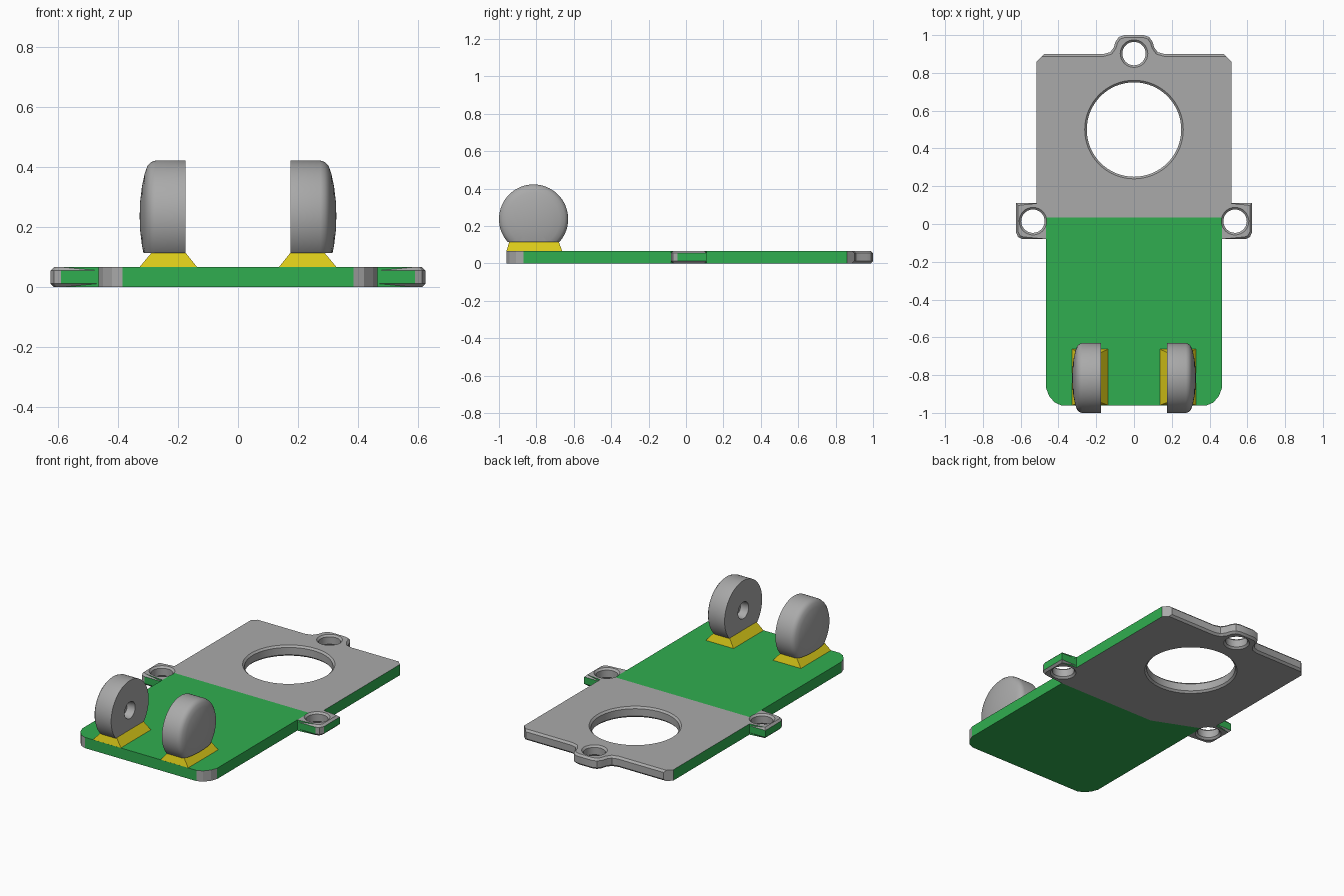
import bpy, bmesh, math
from mathutils import Matrix, Vector

if "Cube" in bpy.data.objects:
    bpy.data.objects.remove(bpy.data.objects["Cube"])

THICK = 0.067
HOLES = [(0, 0.50, 0.25), (0, 0.902, 0.062), (0.535, 0.015, 0.062), (-0.535, 0.015, 0.062)]


def material(name, rgb):
    m = bpy.data.materials.new(name)
    m.diffuse_color = (*rgb, 1)
    m.use_nodes = True
    m.node_tree.nodes["Principled BSDF"].inputs["Base Color"].default_value = m.diffuse_color
    return m


GREY = material("grey", (0.40, 0.40, 0.40))
GREEN = material("green", (0.03, 0.42, 0.08))
YELLOW = material("yellow", (0.72, 0.60, 0.01))


def make_object(name, bm, *mats):
    bmesh.ops.recalc_face_normals(bm, faces=bm.faces)
    me = bpy.data.meshes.new(name)
    bm.to_mesh(me)
    bm.free()
    ob = bpy.data.objects.new(name, me)
    bpy.context.collection.objects.link(ob)
    for m in mats:
        me.materials.append(m)
    return ob


def lathe(profile, steps, matrix):
    """Closed solid turned about z from (radius, height) points."""
    bm = bmesh.new()
    rings = []
    for r, h in profile:
        n = steps if r > 0 else 1
        rings.append([bm.verts.new((r * math.cos(math.tau * i / steps),
                                    r * math.sin(math.tau * i / steps), h)) for i in range(n)])
    for a, b in zip(rings, rings[1:]):
        for i in range(steps):
            j = (i + 1) % steps
            quad = [a[i % len(a)], a[j % len(a)], b[j % len(b)], b[i % len(b)]]
            bm.faces.new(list(dict.fromkeys(quad)))
    bm.transform(matrix)
    return bm


def smooth(ob, angle):
    bpy.ops.object.select_all(action='DESELECT')
    ob.select_set(True)
    bpy.context.view_layer.objects.active = ob
    bpy.ops.object.shade_smooth_by_angle(angle=math.radians(angle))


def cut(ob, cutters):
    """Apply boolean differences and hide the cutters."""
    for c in cutters:
        mod = ob.modifiers.new("cut", 'BOOLEAN')
        mod.operation, mod.solver, mod.object = 'DIFFERENCE', 'EXACT', c
        c.hide_render = True
        c.hide_set(True)
    dg = bpy.context.evaluated_depsgraph_get()
    me = bpy.data.meshes.new_from_object(ob.evaluated_get(dg))
    ob.modifiers.clear()
    ob.data = me


# Base plate outline: right half from front to back, then the mirrored left half
right = [(0.385, -0.96), (0.42, -0.945), (0.45, -0.91), (0.465, -0.87),
         (0.465, -0.08), (0.59, -0.08), (0.613, -0.07), (0.625, -0.045),
         (0.625, 0.11), (0.515, 0.11), (0.515, 0.86), (0.475, 0.90),
         (0.16, 0.90), (0.125, 0.91), (0.107, 0.935), (0.098, 0.965),
         (0.08, 0.99), (0.05, 1.0)]
outline = right + [(-x, y) for x, y in reversed(right)]
bm = bmesh.new()
base = bm.faces.new([bm.verts.new((x, y, 0)) for x, y in outline])
ext = bmesh.ops.extrude_face_region(bm, geom=[base])
bmesh.ops.translate(bm, vec=(0, 0, THICK),
                    verts=[v for v in ext["geom"] if isinstance(v, bmesh.types.BMVert)])
bmesh.ops.recalc_face_normals(bm, faces=bm.faces)

# Chamfered rims on the ears, the back edge and the back tab
rim = []
for e in bm.edges:
    a, b = (v.co for v in e.verts)
    mid = (a + b) / 2
    if abs(a.z - b.z) < 1e-5 and (abs(mid.x) > 0.52 or min(a.y, b.y) > 0.899):
        rim.append(e)
bmesh.ops.bevel(bm, geom=rim, offset=0.012, segments=1, affect='EDGES', clamp_overlap=True)
plate = make_object("base_plate", bm, GREY, GREEN)

# Round holes with chamfered rims
cutters = []
for i, (x, y, r) in enumerate(HOLES):
    c = 0.011
    prof = [(0, -0.02), (r + c + 0.02, -0.02), (r, c), (r, THICK - c),
            (r + c + 0.02, THICK + 0.02), (0, THICK + 0.02)]
    bm = lathe(prof, 64 if r > 0.1 else 32, Matrix.Translation((x, y, 0)))
    cutters.append(make_object(f"hole_cutter_{i}", bm, GREY))
cut(plate, cutters)

# Split the top and bottom faces along the colour borders, then colour by rule
SLOPE = Vector((0.115, 0.275, 0)).normalized()     # slanted part of the border below
CORNER = Vector((-0.19, -0.08, 0))
bm = bmesh.new()
bm.from_mesh(plate.data)
bmesh.ops.triangulate(bm, faces=bm.faces)


def split(sign, co, no):
    faces = [f for f in bm.faces if f.normal.z * sign > 0.95]
    geom = faces + list({e for f in faces for e in f.edges}) + list({v for f in faces for v in f.verts})
    bmesh.ops.bisect_plane(bm, geom=geom, plane_co=co, plane_no=no, dist=1e-5)
    bm.normal_update()


for side in (1, -1):
    split(side, (0.465, 0, 0), (1, 0, 0))
    split(side, (-0.465, 0, 0), (1, 0, 0))
split(1, (0, 0.035, 0), (0, 1, 0))
split(-1, CORNER, (0, 1, 0))
split(-1, CORNER, SLOPE)
for f in bm.faces:
    c, n = f.calc_center_median(), f.normal
    if n.z > 0.95:
        green = c.y < 0.035 and abs(c.x) < 0.465
    elif n.z < -0.95:
        border = c.y < -0.08 or (c.x < -0.19 and (c - CORNER).dot(SLOPE) < 0)
        green = border and abs(c.x) < 0.465
    else:
        in_hole = any(math.hypot(c.x - x, c.y - y) < r + 0.012 for x, y, r in HOLES)
        green = max(abs(n.x), abs(n.y)) > 0.99 and c.y < 0.88 and not in_hole
    f.material_index = int(green)
bm.to_mesh(plate.data)
bm.free()
smooth(plate, 20)

# Domed round pads with a recessed inner face, on tapered yellow feet
DISC = [(0, 0.225), (0.045, 0.225), (0.052, 0.175), (0.185, 0.175), (0.185, 0.275), (0.180, 0.290),
        (0.167, 0.302), (0.142, 0.311), (0.10, 0.320), (0.05, 0.326), (0, 0.328)]
for s, side in ((1, "right"), (-1, "left")):
    turn = Matrix.Translation((0, -0.815, 0.237)) @ Matrix.Rotation(s * math.pi / 2, 4, 'Y')
    bm = lathe(DISC, 64, turn)
    low = bmesh.ops.bisect_plane(bm, geom=bm.verts[:] + bm.edges[:] + bm.faces[:],
                                 plane_co=(0, 0, 0.113), plane_no=(0, 0, -1), clear_outer=True)
    bmesh.ops.holes_fill(bm, edges=[e for e in bm.edges if e.is_boundary])
    smooth(make_object(f"{side}_round_pad", bm, GREY), 35)

    bm = bmesh.new()
    bmesh.ops.create_cube(bm, size=1)
    for v in bm.verts:
        if v.co.z < 0:
            x, y, z = (0.135, 0.33), (-0.96, -0.662), THICK - 0.002
        else:
            x, y, z = (0.175, 0.288), (-0.945, -0.68), 0.115
        v.co = (s * x[v.co.x > 0], y[v.co.y > 0], z)
    make_object(f"{side}_foot", bm, YELLOW)
